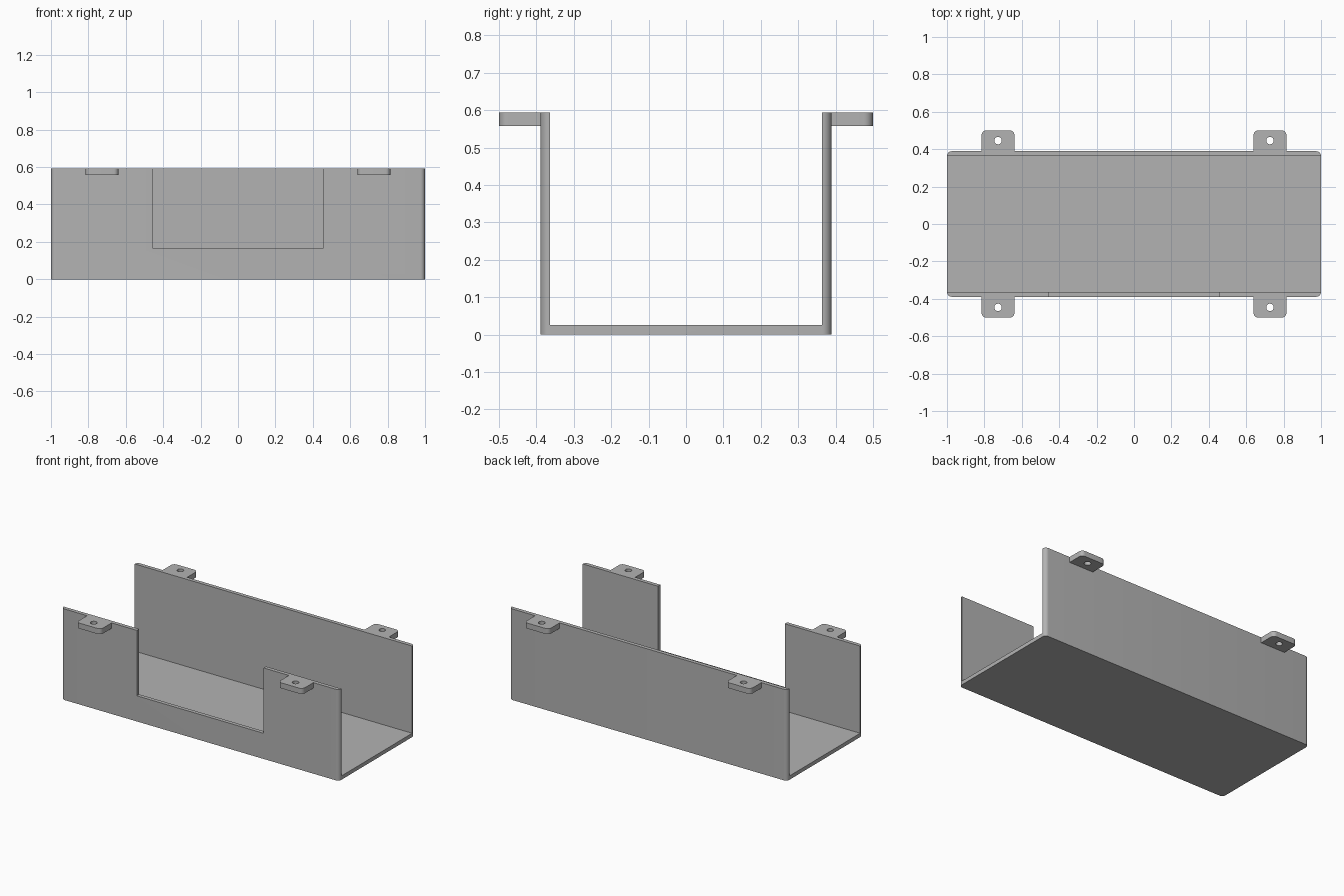
import bpy
import bmesh
from math import pi, sin, cos, radians

if "Cube" in bpy.data.objects:
    bpy.data.objects.remove(bpy.data.objects["Cube"])

HALF_Y, HEIGHT, WALL, ROUND = 0.389, 0.593, 0.025, 0.025

grey = bpy.data.materials.new("plain grey")
grey.use_nodes = True
grey.diffuse_color = (0.45, 0.45, 0.45, 1)
grey.node_tree.nodes["Principled BSDF"].inputs["Base Color"].default_value = grey.diffuse_color


def arc(cx, cy, r, start, end, steps=8):
    """Points along an arc, angles in degrees."""
    angles = [radians(start + (end - start) * i / steps) for i in range(steps + 1)]
    return [(cx + r * cos(a), cy + r * sin(a)) for a in angles]


def prism(name, outline, z0, z1):
    """Extrude a flat outline from z0 up to z1."""
    bm = bmesh.new()
    base = bm.faces.new([bm.verts.new((x, y, z0)) for x, y in outline])
    top = bmesh.ops.extrude_face_region(bm, geom=[base])["geom"]
    moved = [v for v in top if isinstance(v, bmesh.types.BMVert)]
    bmesh.ops.translate(bm, verts=moved, vec=(0, 0, z1 - z0))
    bmesh.ops.recalc_face_normals(bm, faces=bm.faces)
    mesh = bpy.data.meshes.new(name)
    bm.to_mesh(mesh)
    bm.free()
    mesh.materials.append(grey)
    obj = bpy.data.objects.new(name, mesh)
    bpy.context.collection.objects.link(obj)
    return obj


def box(name, x0, x1, y0, y1, z0, z1):
    return prism(name, [(x0, y0), (x1, y0), (x1, y1), (x0, y1)], z0, z1)


def select(obj):
    bpy.ops.object.select_all(action="DESELECT")
    obj.select_set(True)
    bpy.context.view_layer.objects.active = obj


def cut(obj, cutter):
    """Subtract the cutter and remove it."""
    mod = obj.modifiers.new("cut", "BOOLEAN")
    mod.operation, mod.solver, mod.object = "DIFFERENCE", "EXACT", cutter
    select(obj)
    bpy.ops.object.modifier_apply(modifier=mod.name)
    bpy.data.objects.remove(cutter)


def smooth(obj):
    select(obj)
    bpy.ops.object.shade_smooth_by_angle(angle=radians(30))


# Tray: rounded block, hollowed into an open-ended channel
cx, cy = 1 - ROUND, HALF_Y - ROUND
outline = (arc(cx, cy, ROUND, 0, 90) + arc(-cx, cy, ROUND, 90, 180)
           + arc(-cx, -cy, ROUND, 180, 270) + arc(cx, -cy, ROUND, 270, 360))
tray = prism("tray", outline, 0, HEIGHT)
inner = HALF_Y - WALL
cut(tray, box("channel_cutter", -2, 2, -inner, inner, WALL, 1))

# Opening in the front wall
cut(tray, box("opening_cutter", -0.457, 0.457, -1, 0, 0.167, 1))
smooth(tray)

# Mounting tabs with rounded outer corners and a screw hole
TAB_X, TAB_HALF, TAB_END, HOLE_Y = 0.727, 0.088, 0.5, 0.446
for depth, sy in (("front", -1), ("back", 1)):
    for side, sx in (("right", -1), ("left", 1)):
        x = TAB_X * sx
        shape = ([(x - TAB_HALF, HALF_Y), (x + TAB_HALF, HALF_Y)]
                 + arc(x + TAB_HALF - ROUND, TAB_END - ROUND, ROUND, 0, 90)
                 + arc(x - TAB_HALF + ROUND, TAB_END - ROUND, ROUND, 90, 180))
        tab = prism(f"{depth}_{side}_tab", [(px, py * sy) for px, py in shape], 0.557, HEIGHT)
        ring = arc(x, HOLE_Y * sy, 0.02, 0, 360, 32)[:-1]
        cut(tab, prism("hole_cutter", ring, 0.4, 0.8))
        smooth(tab)
